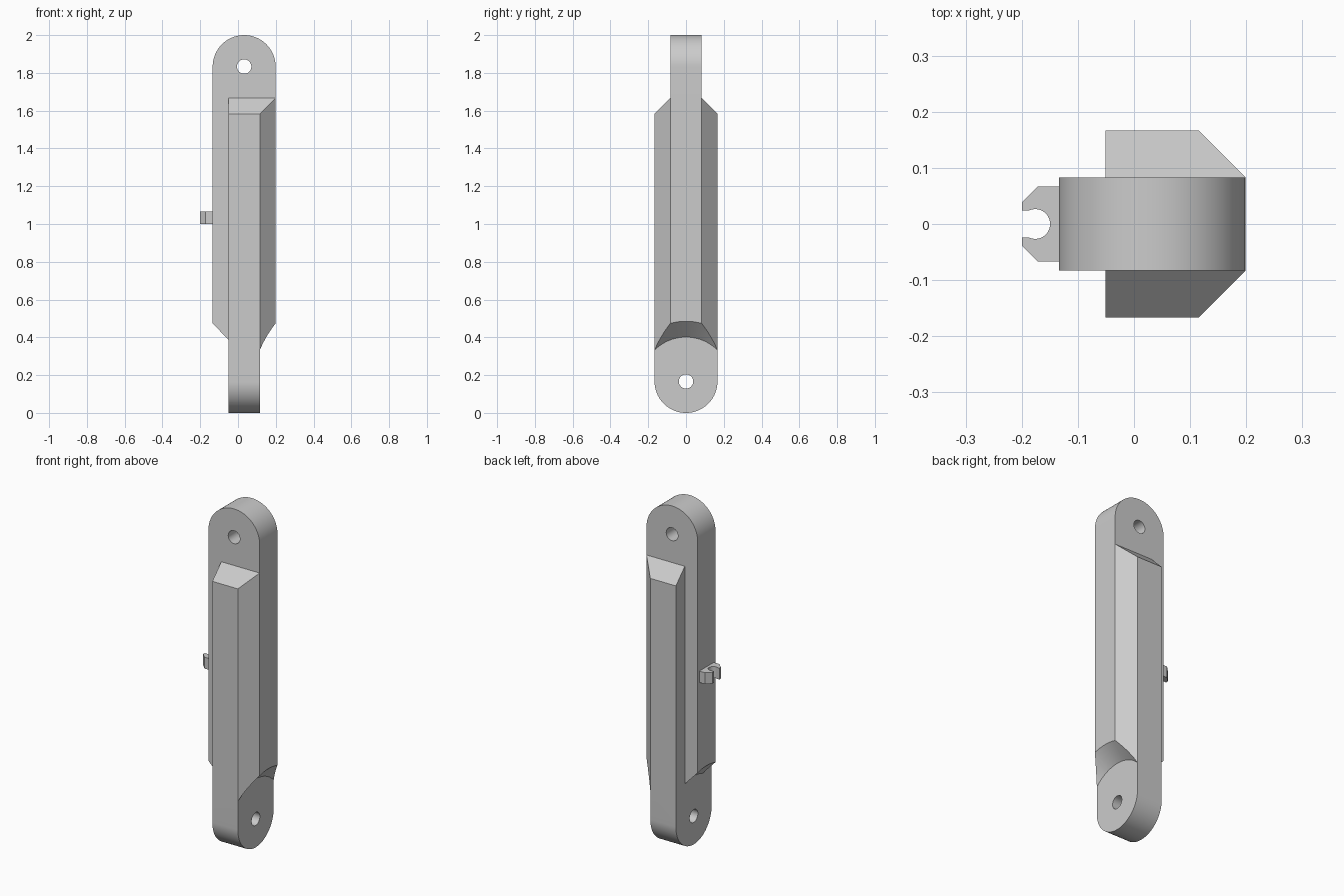
import bpy, bmesh, math

cube = bpy.data.objects.get("Cube")
if cube:
    bpy.data.objects.remove(cube, do_unlink=True)

# One grey for the whole link
grey = bpy.data.materials.new("light grey")
colour = (0.6, 0.6, 0.6, 1)
grey.diffuse_color = colour
grey.use_nodes = True
grey.node_tree.nodes["Principled BSDF"].inputs["Base Color"].default_value = colour

# Shared dimensions
W = 0.1665            # half width of each plate, also its end radius
T = 0.083             # half thickness of each plate
CX = 0.0325           # x centre of the body
LOW, HIGH = W, 2 - W  # heights of the two pin holes
HOLE = 0.038
SHOULDER = 1.667      # where the lower plate ends


def arc(cx, cy, r, a0, a1, n=48):
    """Points on an arc, angles in degrees."""
    angles = [math.radians(a0 + (a1 - a0) * i / n) for i in range(n + 1)]
    return [(cx + r * math.cos(a), cy + r * math.sin(a)) for a in angles]


def finish(bm, name):
    bmesh.ops.recalc_face_normals(bm, faces=bm.faces)
    mesh = bpy.data.meshes.new(name)
    bm.to_mesh(mesh)
    bm.free()
    obj = bpy.data.objects.new(name, mesh)
    bpy.context.collection.objects.link(obj)
    return obj


def loft(name, start, end, w0, w1, axis):
    """Solid between two matching outlines placed at w0 and w1 along an axis."""
    place = {"x": lambda u, v, w: (w, u, v),
             "y": lambda u, v, w: (u, w, v),
             "z": lambda u, v, w: (u, v, w)}[axis]
    bm = bmesh.new()
    a = [bm.verts.new(place(u, v, w0)) for u, v in start]
    b = [bm.verts.new(place(u, v, w1)) for u, v in end]
    bm.faces.new(a)
    bm.faces.new(b)
    for i in range(len(a)):
        j = (i + 1) % len(a)
        bm.faces.new((a[i], a[j], b[j], b[i]))
    return finish(bm, name)


def prism(name, outline, w0, w1, axis):
    return loft(name, outline, outline, w0, w1, axis)


def combine(obj, tool, operation):
    mod = obj.modifiers.new(operation.lower(), "BOOLEAN")
    mod.operation, mod.object, mod.solver = operation, tool, "EXACT"
    bpy.context.view_layer.objects.active = obj
    bpy.ops.object.modifier_apply(modifier=mod.name)
    bpy.data.objects.remove(tool, do_unlink=True)


def circle(cx, cy, r, n=64):
    return arc(cx, cy, r, 0, 360, n)[:-1]


# Lower plate with bevelled corners on its +x side
body = prism("link_body", [(CX - T, -W), (CX + T, -W), (CX + W, -T),
                           (CX + W, T), (CX + T, W), (CX - T, W)],
             -0.1, SHOULDER, "z")

# Round bottom and sloping shoulders
side = arc(0, LOW, W, 180, 360) + [(W, SHOULDER - W + T), (T, SHOULDER),
                                   (-T, SHOULDER), (-W, SHOULDER - W + T)]
combine(body, prism("side_trim", side, -1, 1, "x"), "INTERSECT")

# Upper plate with a round top, crossing the lower one
front = arc(CX, HIGH, W, 0, 180) + [(CX - W, 0.2), (CX + W, 0.2)]
combine(body, prism("upper_plate", front, -T, T, "y"), "UNION")

# Conical clearance on both faces of the lower eye
for s in (-1, 1):
    cone = loft("clearance", circle(0, LOW, 0.235, 96), circle(0, LOW, 0.335, 96),
                CX + s * T, CX + s * (T + 0.1), "x")
    combine(body, cone, "DIFFERENCE")

# Pin holes
combine(body, prism("lower_hole", circle(0, LOW, HOLE), -1, 1, "x"), "DIFFERENCE")
combine(body, prism("upper_hole", circle(CX, HIGH, HOLE), -1, 1, "y"), "DIFFERENCE")

# Small open clip on the -x side
tip = -0.2
clip_outline = [(CX - W - 0.001 + 0.005, 0.067), (-0.171, 0.067), (tip, 0.038), (tip, 0.024)]
clip_outline += arc(-0.176, 0, 0.0265, 115, -115, 32)
clip_outline += [(tip, -0.024), (tip, -0.038), (-0.171, -0.067), (CX - W + 0.004, -0.067)]
clip = prism("side_clip", clip_outline, 1.0, 1.067, "z")

# Material and shading
for obj in (body, clip):
    obj.data.materials.clear()
    obj.data.materials.append(grey)
    bpy.ops.object.select_all(action="DESELECT")
    obj.select_set(True)
    bpy.context.view_layer.objects.active = obj
    bpy.ops.object.shade_smooth_by_angle(angle=math.radians(25))
